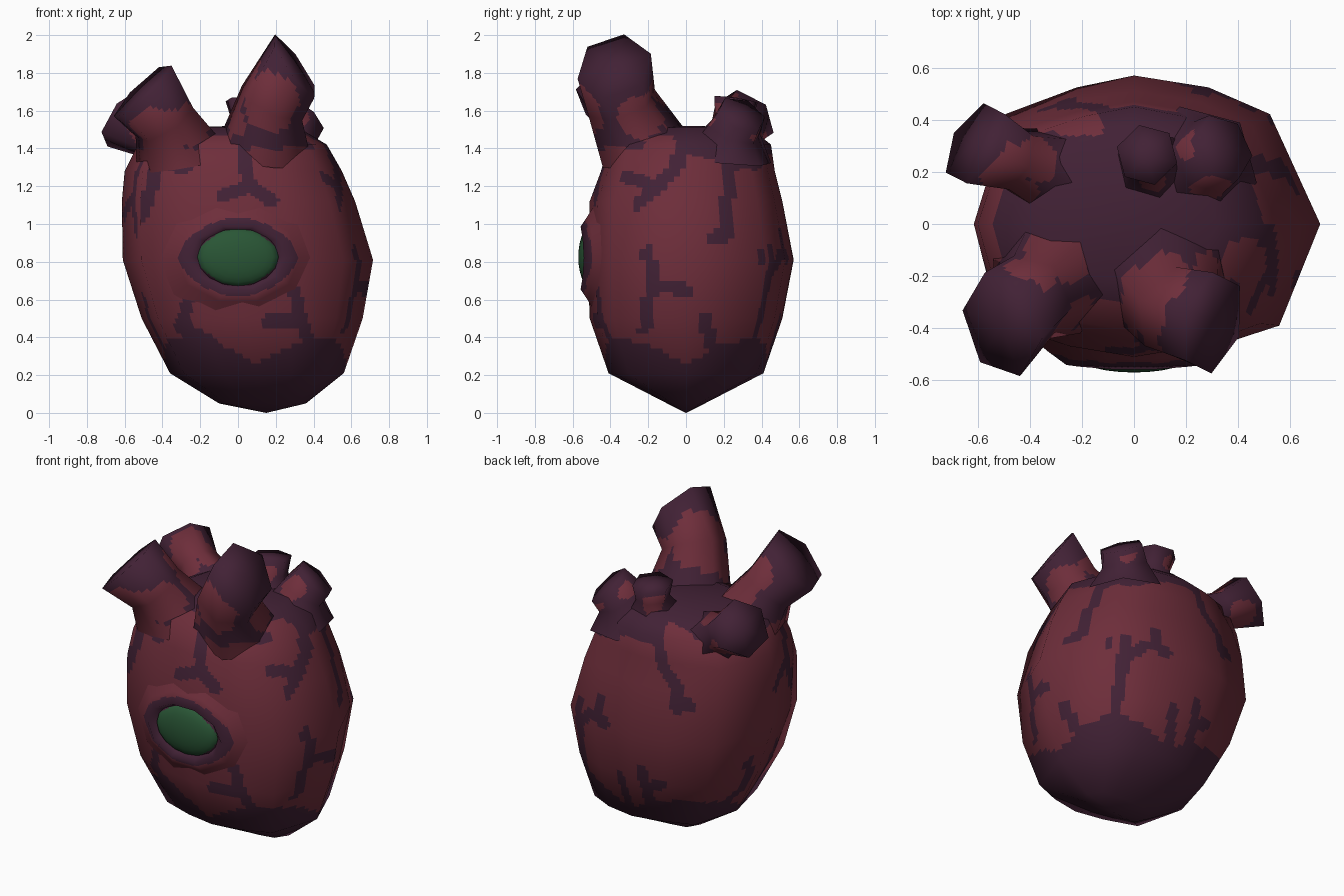
import bpy, bmesh, math
from mathutils import Vector

if "Cube" in bpy.data.objects:
    bpy.data.objects.remove(bpy.data.objects["Cube"])


def material(name, rgb):
    m = bpy.data.materials.new(name)
    m.diffuse_color = (*rgb, 1)
    m.use_nodes = True
    m.node_tree.nodes["Principled BSDF"].inputs["Base Color"].default_value = m.diffuse_color
    return m


MATS = [material("flesh red", (0.155, 0.027, 0.043)),
        material("vein purple", (0.054, 0.0155, 0.036)),
        material("eye green", (0.0225, 0.092, 0.036))]


def loft(name, rings, cuts, paint, start=None, end=None):
    """Skin closed rings, split the faces finely and paint them by rule."""
    bm = bmesh.new()
    rows = [[bm.verts.new(p) for p in r] for r in rings]
    n = len(rows[0])
    for a, b in zip(rows, rows[1:]):
        for i in range(n):
            j = (i + 1) % n
            bm.faces.new((a[i], a[j], b[j], b[i]))
    for tip, row in ((start, rows[0]), (end, rows[-1])):
        if tip is not None:
            v = bm.verts.new(tip)
            for i in range(n):
                bm.faces.new((row[i], row[(i + 1) % n], v))
    bmesh.ops.recalc_face_normals(bm, faces=bm.faces[:])
    bm.normal_update()
    # keep the coarse smooth normals through the split
    lay = bm.verts.layers.float_vector.new("coarse")
    for v in bm.verts:
        v[lay] = v.normal
    bmesh.ops.subdivide_edges(bm, edges=bm.edges[:], cuts=cuts, use_grid_fill=True)
    bm.normal_update()
    bm.verts.index_update()
    normals = [Vector(v[lay]).normalized() for v in bm.verts]
    for f in bm.faces:
        f.smooth = True
        f.material_index = paint(f.calc_center_median(), f.normal)
    bm.verts.layers.float_vector.remove(lay)
    me = bpy.data.meshes.new(name)
    bm.to_mesh(me)
    bm.free()
    for m in MATS:
        me.materials.append(m)
    me.normals_split_custom_set_from_vertices(normals)
    ob = bpy.data.objects.new(name, me)
    bpy.context.collection.objects.link(ob)
    return ob


# Vein paths per side, as (across, height) points
VEINS = {
    "front": [[(-.40, 1.45), (-.43, 1.3), (-.5, 1.05)], [(-.43, 1.32), (-.28, 1.3)],
              [(.03, 1.42), (.05, 1.22), (.18, 1.12)], [(.05, 1.2), (-.08, 1.15)],
              [(.3, .65), (.33, .5), (.4, .3)], [(.16, .48), (.33, .5)],
              [(-.26, .61), (-.3, .45), (-.15, .38), (-.1, .25)], [(.42, 1.4), (.5, 1.2)]],
    "right": [[(-.02, 1.45), (-.05, 1.3), (-.15, 1.2), (-.32, 1.25)], [(-.15, 1.2), (-.26, 1.1)],
              [(.25, 1.42), (.22, 1.15), (.22, .95), (.13, .92)],
              [(-.2, .85), (-.18, .68), (0, .65)], [(-.18, .68), (-.22, .45)],
              [(.43, .85), (.45, .6), (.38, .4)], [(.1, .5), (.15, .3)]],
    "back": [[(-.1, 1.42), (-.15, 1.25), (-.25, 1.15), (-.27, 1.0)], [(-.26, 1.08), (-.35, 1.03)],
             [(.44, .86), (.46, .35)], [(.45, .74), (.32, .84), (.2, .82)],
             [(.28, .84), (.26, .95)], [(-.05, .58), (-.05, .3)], [(-.05, .45), (-.15, .5)],
             [(.12, .5), (.1, .3)]],
    "left": [[(.1, .6), (.05, .42), (.15, .3)], [(-.25, 1.4), (-.22, 1.15), (-.3, .95)],
             [(-.22, 1.15), (-.05, 1.05)], [(-.2, .6), (-.15, .3)]],
}


def near(p, a, b, width):
    p, a, b = Vector(p), Vector(a), Vector(b)
    d = b - a
    t = max(0, min(1, (p - a).dot(d) / d.length_squared))
    return (p - a - d * t).length < width


def paint_body(c, n):
    # dark bottom and top with uneven edges
    wave = abs(math.sin(2 * math.atan2(c.y, c.x - .1)))
    top = 1.41 - .25 * max(0, c.x + c.y - .3) + .02 * math.sin(14 * c.x)
    if (-.22 < c.x < .02 and c.y < 0) or (c.x > .3 and -.22 < c.y < -.06):
        top = 1.47
    if -.3 < c.x < -.12 and c.y > .34:
        top = 1.6
    if c.z < 0.26 + 0.13 * wave or c.z > top:
        return 1
    if abs(n.y) > abs(n.x):
        side, u = ("front" if n.y < 0 else "back"), c.x
    else:
        side, u = ("right" if n.x > 0 else "left"), c.y
    for path in VEINS[side]:
        if any(near((u, c.z), a, b, 0.035) for a, b in zip(path, path[1:])):
            return 1
    return 0


# Heart body: z, centre, left, right, front, back
SECTION = [(1, 0), (.73, .74), (.4, .92), (0, 1), (-.36, .92), (-.81, .74),
           (-1, 0), (-.84, -.75), (-.4, -.92), (0, -1), (.4, -.92), (.78, -.75)]
LEVELS = [(.05, .13, -.10, .36, -.10, .10), (.21, .10, -.36, .56, -.41, .41),
          (.5, .03, -.51, .66, -.51, .51), (.81, 0, -.61, .715, -.52, .57),
          (1.12, 0, -.615, .62, -.51, .51), (1.28, 0, -.60, .55, -.45, .47),
          (1.42, 0, -.53, .47, -.41, .45), (1.51, 0, -.34, .32, -.22, .34)]
body = []
for z, cx, l, r, f, b in LEVELS:
    body.append([(cx + x * (r - cx if x > 0 else cx - l), y * (b if y > 0 else -f), z)
                 for x, y in SECTION])
loft("heart_body", body, 10, paint_body, (.15, 0, 0), (0, .02, 1.52))


# Flared vessels: (centre, radius, direction) for base, neck and mouth; red patches as balls
def vessel(name, stations, patches):
    mouth = Vector(stations[-1][0])
    cap = Vector(stations[-1][2]).normalized()
    rings = []
    for centre, radius, direction in stations:
        n = Vector(direction).normalized()
        e1 = (Vector((0, 1, 0)) - n * n.y).normalized()
        e2 = n.cross(e1)
        angles = [math.radians(15 + 60 * i) for i in range(6)]
        rings.append([Vector(centre) + radius * (e1 * math.cos(a) + e2 * math.sin(a))
                      for a in angles])

    def paint(c, n):
        if (c - mouth).dot(cap) > -0.03:
            return 1
        if c.z < 1.4 and c.y < -.1:
            return 0
        wobble = 1 + .12 * math.sin(30 * c.x) * math.sin(30 * c.z)
        return 0 if any((c - Vector(p)).length < r * wobble for p, r in patches) else 1

    loft(name, rings, 8, paint, None, mouth + cap * 0.01)


vessel("front_left_vessel", [((-.28, -.16, 1.32), .27, (-.2, -.1, 1)),
                             ((-.39, -.28, 1.54), .175, (-.5, -.35, .8)),
                             ((-.505, -.385, 1.705), .21, (-.68, -.2, .7))],
       [((-.42, -.44, 1.49), .15), ((-.3, -.12, 1.53), .13), ((-.4, -.2, 1.66), .10),
        ((-.24, -.38, 1.52), .11)])
vessel("front_right_vessel", [((.13, -.17, 1.33), .28, (.1, -.1, 1)),
                              ((.18, -.34, 1.64), .19, (.4, -.3, .85)),
                              ((.30, -.38, 1.835), .205, (.8, -.2, .55))],
       [((.17, -.52, 1.64), .16), ((.07, -.26, 1.72), .18), ((.3, -.24, 1.57), .13),
        ((.0, -.35, 1.55), .10)])
vessel("back_left_vessel", [((-.32, .2, 1.36), .18, (-.8, .3, .6)),
                            ((-.46, .25, 1.47), .13, (-.8, .35, .5)),
                            ((-.61, .31, 1.56), .175, (-.72, .4, .5))],
       [((-.48, .12, 1.49), .10), ((-.36, .25, 1.57), .09), ((-.5, .2, 1.62), .11),
        ((-.52, .36, 1.42), .09)])
vessel("back_middle_vessel", [((.07, .2, 1.40), .2, (0, .1, 1)),
                              ((.06, .25, 1.56), .10, (0, .1, 1)),
                              ((.05, .265, 1.66), .12, (-.05, .15, 1))],
       [((.08, .15, 1.6), .07), ((0, .33, 1.57), .07)])
vessel("back_right_vessel", [((.24, .22, 1.34), .24, (.1, .1, 1)),
                             ((.285, .255, 1.50), .15, (.4, .3, .8)),
                             ((.345, .295, 1.58), .135, (.58, .35, .72))],
       [((.3, .15, 1.56), .08), ((.38, .4, 1.5), .07), ((.22, .3, 1.58), .06)])


# Raised eyelid around the front socket
def oval(rx, rz, y):
    pts = []
    for i in range(10):
        a = math.tau * i / 10
        x = rx * math.cos(a)
        pts.append((x, y + 0.28 * x * x, .82 + rz * math.sin(a)))
    return pts


def lens(c, rx, rz):
    return (abs(c.x) / rx) ** 1.7 + (abs(c.z - .825) / rz) ** 1.7 < 1


loft("eyelid", [oval(.42, .33, -.465), oval(.33, .24, -.52), oval(.26, .175, -.56),
                oval(.20, .145, -.50)], 6,
     lambda c, n: 1 if lens(c, .315, .21) else 0)

# Eyeball, dark at the rim
eye_rings = []
for lat in (75, 60, 45, 30, 15, 0):
    s, d = math.cos(math.radians(lat)), math.sin(math.radians(lat))
    eye_rings.append([(.215 * s * math.cos(math.tau * i / 16), -.51 - .06 * d,
                       .825 + .155 * s * math.sin(math.tau * i / 16)) for i in range(16)])
loft("eyeball", eye_rings, 2, lambda c, n: 2 if lens(c, .215, .152) else 1, (0, -.57, .825))
